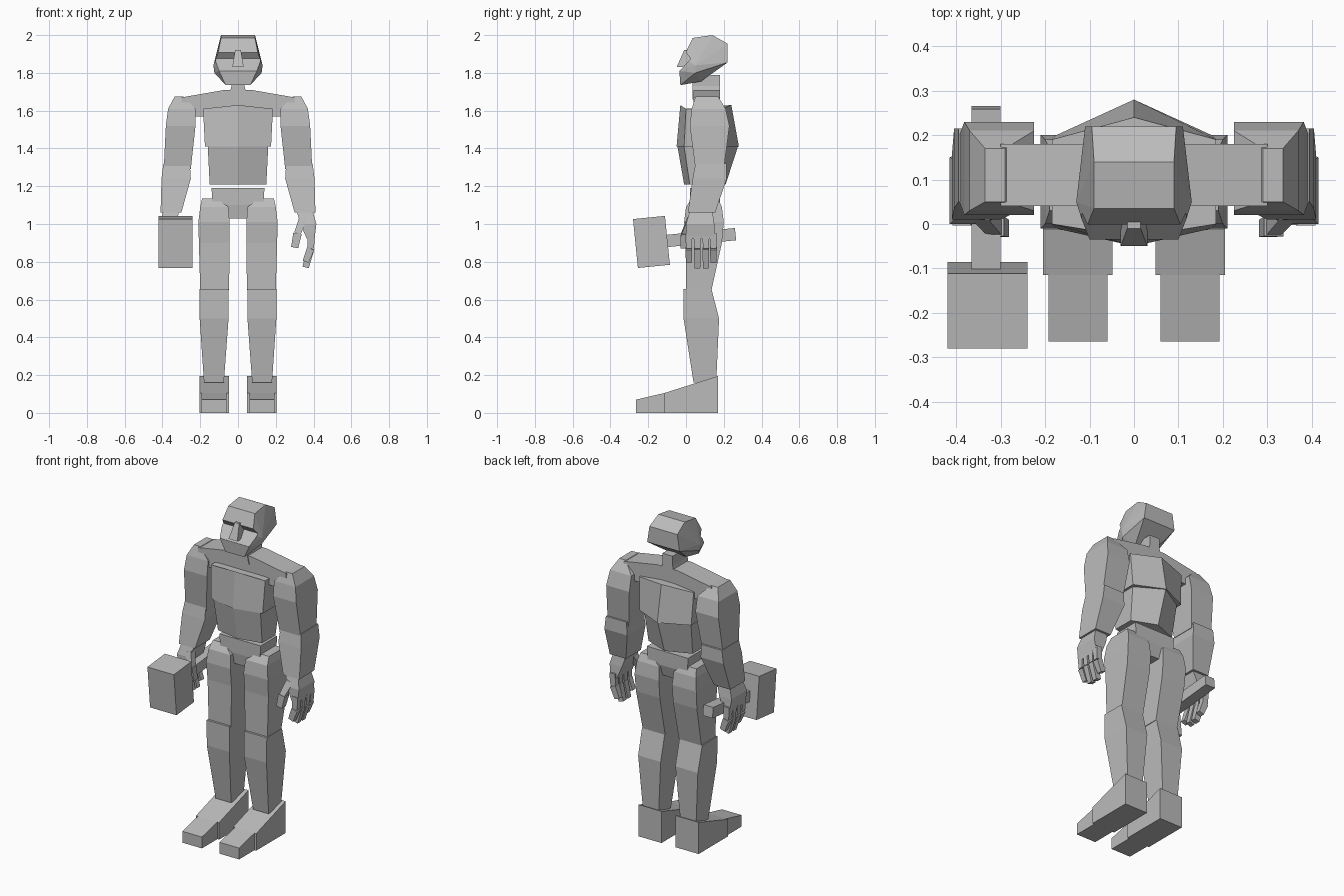
import bpy, bmesh
from mathutils import Matrix, Vector

old = bpy.data.objects.get("Cube")
if old:
    bpy.data.objects.remove(old, do_unlink=True)

grey = bpy.data.materials.new("plain grey")
grey.use_nodes = True
grey.diffuse_color = (0.5, 0.5, 0.5, 1)
grey.node_tree.nodes["Principled BSDF"].inputs["Base Color"].default_value = (0.5, 0.5, 0.5, 1)


def finish(name, bm):
    bmesh.ops.recalc_face_normals(bm, faces=bm.faces)
    me = bpy.data.meshes.new(name)
    bm.to_mesh(me)
    bm.free()
    me.materials.append(grey)
    ob = bpy.data.objects.new(name, me)
    bpy.context.collection.objects.link(ob)
    return ob


def loft(name, rings, side=1):
    """Skin a list of matching rings and cap both ends."""
    bm = bmesh.new()
    rows = [[bm.verts.new((side * p[0], p[1], p[2])) for p in r] for r in rings]
    n = len(rows[0])
    for a, b in zip(rows, rows[1:]):
        for i in range(n):
            j = (i + 1) % n
            bm.faces.new((a[i], a[j], b[j], b[i]))
    bm.faces.new(rows[0])
    bm.faces.new(rows[-1])
    return finish(name, bm)


def rect(z, x0, x1, y0, y1):
    return [(x0, y0, z), (x1, y0, z), (x1, y1, z), (x0, y1, z)]


def limb(name, levels, side=1):
    return loft(name, [rect(*lv) for lv in levels], side)


def bar(name, profile, x0, x1, side=1):
    """Extrude a y-z profile across x."""
    return loft(name, [[(x, y, z) for y, z in profile] for x in (x0, x1)], side)


def block(name, size, centre, tilt=0):
    bm = bmesh.new()
    m = Matrix.Translation(centre) @ Matrix.Rotation(tilt, 4, "X") @ Matrix.Diagonal((*size, 1))
    bmesh.ops.create_cube(bm, size=1, matrix=m)
    return finish(name, bm)


def torso_ring(z, dz, w, front, back, side_front, side_back):
    return [(0, front, z), (w, side_front, z - dz), (w, side_back, z - dz),
            (0, back, z), (-w, side_back, z - dz), (-w, side_front, z - dz)]


# Torso: ridged chest and belly, yoke, neck and hips
loft("chest", [torso_ring(1.63, .02, .185, -.03, .24, .0, .19),
               torso_ring(1.41, 0, .175, -.05, .28, -.01, .2)])
loft("belly", [torso_ring(1.41, 0, .16, -.045, .275, -.01, .18),
               torso_ring(1.21, 0, .15, -.01, .21, .02, .15)])
yoke = [(-.3, 1.57), (.3, 1.57), (.3, 1.67), (.07, 1.71), (-.07, 1.71), (-.3, 1.67)]
loft("shoulder_yoke", [[(x, y, z) for x, z in yoke] for y in (.04, .18)])
limb("neck", [(1.66, -.05, .05, .035, .18), (1.73, -.035, .035, .035, .18),
              (1.79, -.035, .035, .035, .18)])
limb("hips", [(1.19, -.14, .14, .02, .18), (1.1, -.135, .135, .02, .18),
              (1.03, -.05, .05, .03, .16)])

# Head: faceted hull with a wedge cut under the brow
bm = bmesh.new()
for x, y, z in [(.09, .035, 1.985), (.09, .14, 2), (.095, .22, 1.955), (.11, .22, 1.855),
                (.13, .05, 1.84), (.125, .05, 1.8), (.11, -.015, 1.88), (.1, -.035, 1.81),
                (.065, -.03, 1.735), (.06, .08, 1.755)]:
    bm.verts.new((x, y, z))
    bm.verts.new((-x, y, z))
bmesh.ops.convex_hull(bm, input=bm.verts)
bmesh.ops.dissolve_limit(bm, angle_limit=.02, verts=bm.verts, edges=bm.edges)
head = finish("head", bm)
cutter = bar("eye_cutter", [(-.1, 1.915), (-.006, 1.915), (.025, 1.875), (-.1, 1.74)], -.2, .2)
cutter.hide_render = True
cutter.hide_viewport = True
cut = head.modifiers.new("eye recess", "BOOLEAN")
cut.operation = "DIFFERENCE"
cut.solver = "EXACT"
cut.object = cutter
limb("nose", [(1.92, -.015, .015, -.01, .04), (1.83, -.03, .03, -.05, .04)])


def finger(name, path, width, depth, side):
    """Two-jointed digit; each joint is a separate tapered block."""
    for k, (a, b) in enumerate(zip(path, path[1:])):
        a, b = Vector(a), Vector(b)
        across = Vector((0, 1, 0)) * width / 2
        thick = (b - a).normalized().cross(Vector((0, 1, 0))) * depth / 2
        rings = [[p + s * thick * t + r * across * t
                  for s, r in ((-1, -1), (1, -1), (1, 1), (-1, 1))]
                 for p, t in ((a, 1), (b, .85))]
        loft(f"{name}_joint_{k + 1}", rings, side)


# Limbs, repeated on both sides
for label, s in (("left", 1), ("right", -1)):
    limb(label + "_upper_arm", [(1.675, .29, .335, .05, .17), (1.61, .225, .37, .03, .21),
                                (1.52, .225, .382, .02, .23), (1.29, .25, .393, .05, .2)], s)
    limb(label + "_forearm", [(1.32, .255, .395, .05, .215), (1.24, .25, .405, .035, .215),
                              (1.06, .3, .41, .01, .155)], s)
    limb(label + "_palm", [(1.07, .31, .395, .02, .14), (1.0, .33, .415, 0, .15),
                           (.92, .365, .405, 0, .155)], s)
    for i, (y, tip) in enumerate(((.015, .80), (.06, .77), (.105, .77), (.145, .80))):
        finger(f"{label}_finger_{i + 1}",
               [(.388, y, .95), (.385, y, .87), (.358, y, tip)], .036, .04, s)
    finger(label + "_thumb", [(.345, .03, 1.03), (.315, -.005, .95), (.3, -.01, .875)],
           .045, .045, s)
    limb(label + "_thigh", [(1.135, .11, .19, .03, .17), (1.09, .05, .2, .0, .19),
                            (1.01, .045, .21, -.01, .2), (.9, .045, .207, 0, .19),
                            (.65, .047, .2, .0, .135)], s)
    limb(label + "_shin", [(.655, .05, .205, -.013, .135), (.5, .05, .203, -.013, .175),
                           (.16, .075, .18, .04, .16)], s)
    bar(label + "_foot", [(.17, 0), (-.115, 0), (-.115, .105), (.17, .195)], .048, .205, s)
    bar(label + "_toes", [(-.115, 0), (-.265, 0), (-.265, .07), (-.115, .105)], .06, .193, s)

# Mallet held in the right hand
block("mallet_head", (.18, .17, .26), (-.33, -.183, .905), .1)
block("mallet_handle", (.066, .37, .065), (-.333, .078, .928), .1)
